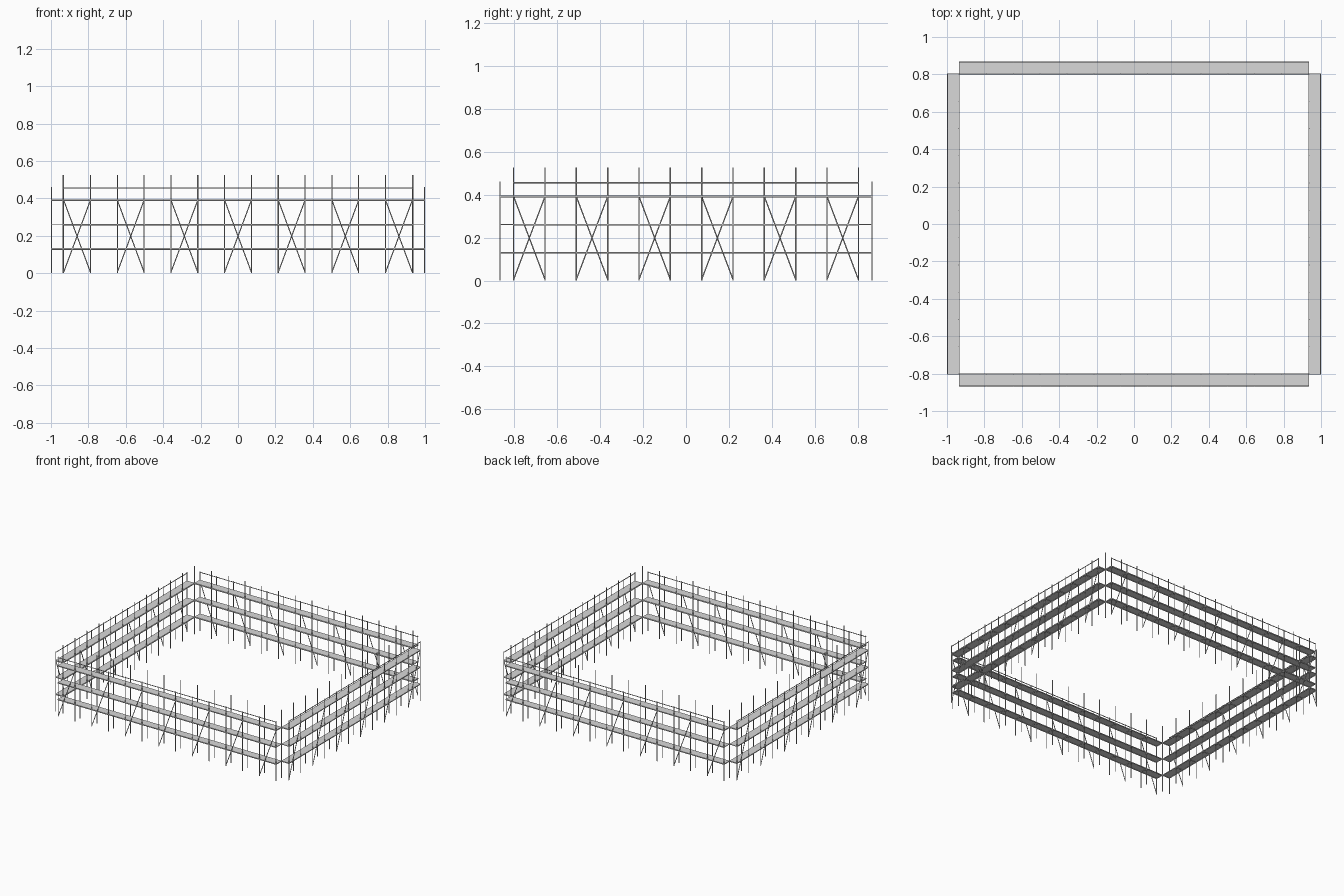
import bpy, bmesh, math
from mathutils import Vector, Matrix

if "Cube" in bpy.data.objects:
    bpy.data.objects.remove(bpy.data.objects["Cube"])


def material(name, c):
    m = bpy.data.materials.new(name)
    m.diffuse_color = (c, c, c, 1)
    m.use_nodes = True
    m.node_tree.nodes["Principled BSDF"].inputs["Base Color"].default_value = m.diffuse_color
    return m


GREY = material("light grey", 0.69)

WIDTH = 0.065              # depth of one scaffold run
R = 0.0028                 # pole radius
LEVELS = (0.130, 0.260, 0.391)


def pole(bm, a, b):
    a, b = Vector(a), Vector(b)
    d = b - a
    mat = Matrix.Translation((a + b) / 2) @ d.to_track_quat('Z', 'Y').to_matrix().to_4x4()
    bmesh.ops.create_cone(bm, cap_ends=True, segments=8, radius1=R, radius2=R,
                          depth=d.length, matrix=mat)


def finish(bm, name, place):
    bm.transform(place)
    mesh = bpy.data.meshes.new(name)
    bm.to_mesh(mesh)
    bm.free()
    mesh.materials.append(GREY)
    ob = bpy.data.objects.new(name, mesh)
    bpy.context.collection.objects.link(ob)


def poles(name, place, ends):
    bm = bmesh.new()
    for a, b in ends:
        pole(bm, a, b)
    for f in bm.faces:
        f.smooth = len(f.verts) == 4
    for e in bm.edges:
        e.smooth = all(len(f.verts) == 4 for f in e.link_faces)
    finish(bm, name, place)


def scaffold(side, half, bays, outer, angle):
    """One straight run: built facing -y, then turned into place."""
    place = Matrix.Rotation(angle, 4, 'Z')
    yo, yi = -outer + R, -outer + WIDTH
    xs = [-half + R + i * 2 * (half - R) / bays for i in range(bays + 1)]

    # uprights: low outer row carrying the handrail, tall inner row
    poles(side + "_outer_posts", place, [((x, yo, 0), (x, yo, 0.461)) for x in xs])
    poles(side + "_inner_posts", place, [((x, yi, 0), (x, yi, 0.526)) for x in xs])
    poles(side + "_handrail", place, [((-half, yo, 0.455), (half, yo, 0.455))])

    # long bars under both edges of each deck
    poles(side + "_ledgers", place,
          [((-half, y, z - 0.002), (half, y, z - 0.002)) for z in LEVELS for y in (yo, yi)])

    # short cross bars at the lowest and highest decks
    poles(side + "_crossbars", place,
          [((x, yo, z - 0.002), (x, yi, z - 0.002)) for z in (LEVELS[0], LEVELS[2]) for x in xs])

    # one diagonal in every other bay
    poles(side + "_braces", place,
          [((xs[i], yo, 0.005), (xs[i + 1], yo, LEVELS[2])) for i in range(0, bays, 2)])

    # walking boards
    bm = bmesh.new()
    for z in LEVELS:
        mat = (Matrix.Translation((0, -outer + WIDTH / 2, z + 0.0015))
               @ Matrix.Diagonal((2 * half, WIDTH, 0.004, 1)))
        bmesh.ops.create_cube(bm, size=1, matrix=mat)
    finish(bm, side + "_decks", place)


for k, side in enumerate(("front", "right", "back", "left")):
    if k % 2 == 0:
        scaffold(side, 0.935, 13, 0.868, k * math.pi / 2)
    else:
        scaffold(side, 0.805, 11, 1.0, k * math.pi / 2)
